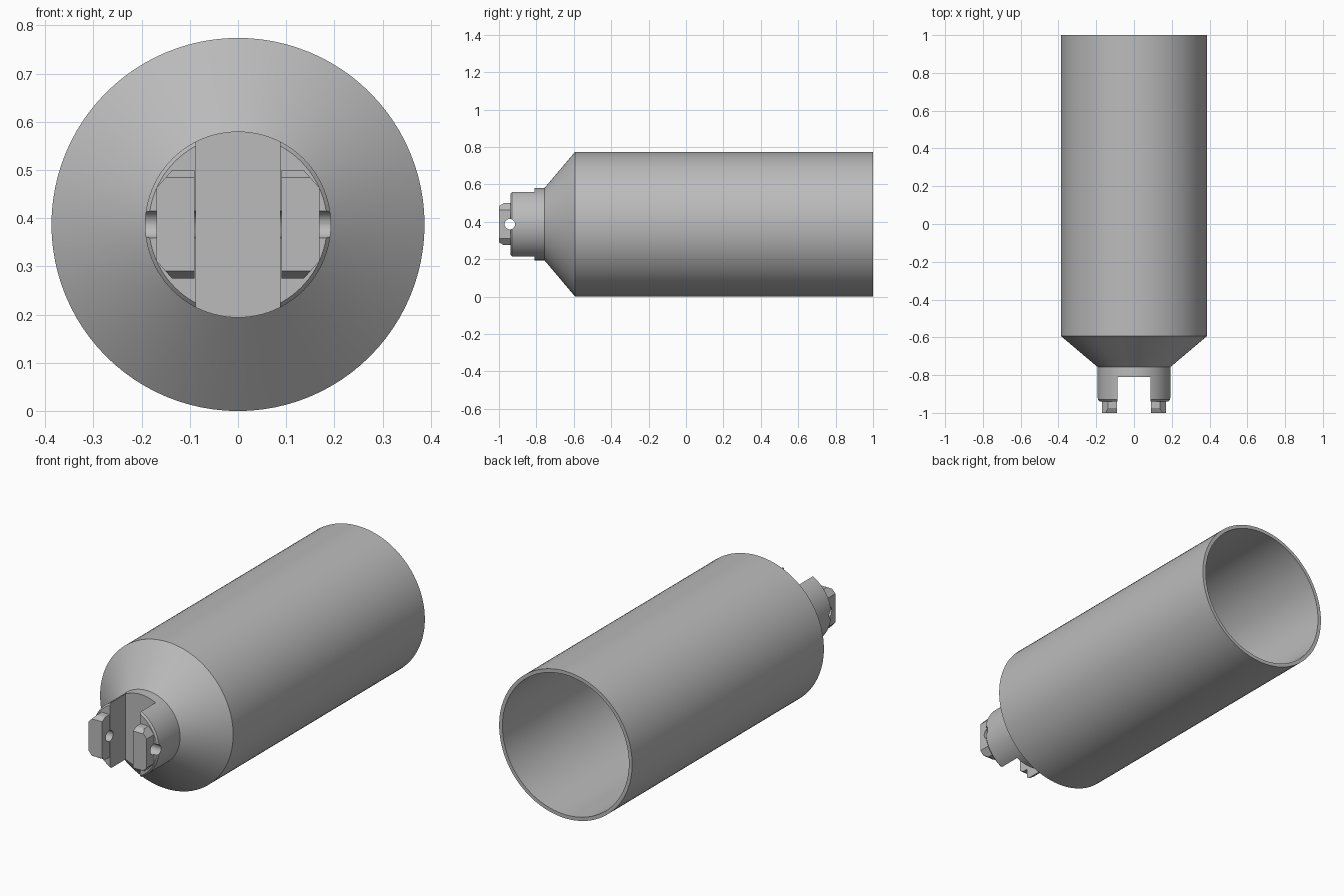
import bpy, bmesh, math
from mathutils import Matrix

old = bpy.data.objects.get("Cube")
if old:
    bpy.data.objects.remove(old, do_unlink=True)

R, NECK, SLOT = 0.387, 0.193, 0.087   # body radius, neck radius, slot half width
CZ = R                                # axis height
SIDES = 96

grey = bpy.data.materials.new("plain grey")
grey.use_nodes = True
grey.diffuse_color = (0.5, 0.5, 0.5, 1)
grey.node_tree.nodes["Principled BSDF"].inputs["Base Color"].default_value = (0.5, 0.5, 0.5, 1)


def make(name, bm):
    bmesh.ops.recalc_face_normals(bm, faces=bm.faces)
    mesh = bpy.data.meshes.new(name)
    bm.to_mesh(mesh)
    bm.free()
    mesh.materials.append(grey)
    ob = bpy.data.objects.new(name, mesh)
    bpy.context.collection.objects.link(ob)
    return ob


def lathe(name, profile):
    """Spin (y, radius) points around the long axis; both ends lie on the axis."""
    bm = bmesh.new()
    verts = [bm.verts.new((r, y, CZ)) for y, r in profile]
    edges = [bm.edges.new(pair) for pair in zip(verts, verts[1:])]
    bmesh.ops.spin(bm, geom=verts + edges, cent=(0, 0, CZ), axis=(0, 1, 0),
                   angle=math.tau, steps=SIDES, use_duplicate=False)
    bmesh.ops.remove_doubles(bm, verts=bm.verts, dist=1e-5)
    return make(name, bm)


def box(name, x0, x1, y0, y1, z0, z1):
    bm = bmesh.new()
    bmesh.ops.create_cube(bm, size=1)
    for v in bm.verts:
        v.co = ((x0 + x1) / 2 + v.co.x * (x1 - x0),
                (y0 + y1) / 2 + v.co.y * (y1 - y0),
                (z0 + z1) / 2 + v.co.z * (z1 - z0))
    return make(name, bm)


def cut(ob, cutter):
    mod = ob.modifiers.new("cut", 'BOOLEAN')
    mod.operation, mod.solver, mod.object = 'DIFFERENCE', 'EXACT', cutter
    cutter.hide_render = True
    cutter.hide_set(True)


def bake(ob):
    """Apply the cuts to the mesh."""
    graph = bpy.context.evaluated_depsgraph_get()
    mesh = bpy.data.meshes.new_from_object(ob.evaluated_get(graph))
    ob.modifiers.clear()
    ob.data = mesh


# Hollow body with a conical shoulder
body = lathe("hollow_body", [
    (-0.757, 0), (-0.757, NECK), (-0.593, R), (1, R), (1, R - 0.019),
    (-0.585, R - 0.019), (-0.735, NECK - 0.012), (-0.735, 0)])

# Slotted neck with a chamfered front edge
neck = lathe("slotted_neck", [
    (-0.75, 0), (-0.75, NECK), (-0.93, NECK), (-0.939, NECK - 0.008), (-0.939, 0)])

# Lugs: the outline is clipped at the outer corners, the ends slope at the front
lugs = []
for side, name in ((1, "left_lug"), (-1, "right_lug")):
    bm = bmesh.new()
    outline = [(0.09, -0.112), (0.137, -0.112), (0.169, -0.076),
               (0.169, 0.076), (0.137, 0.112), (0.09, 0.112)]
    back = bm.faces.new([bm.verts.new((side * x, -0.93, CZ + z)) for x, z in outline])
    ext = bmesh.ops.extrude_face_region(bm, geom=[back], use_keep_orig=True)
    for g in ext["geom"]:
        if isinstance(g, bmesh.types.BMVert):
            g.co.y = -1
    for s in (1, -1):
        slope = bmesh.ops.bisect_plane(
            bm, geom=bm.verts[:] + bm.edges[:] + bm.faces[:],
            plane_co=(0, -1, CZ + s * 0.097), plane_no=(0, -0.6, s), clear_outer=True)
        rim = [g for g in slope["geom_cut"] if isinstance(g, bmesh.types.BMEdge)]
        bmesh.ops.holes_fill(bm, edges=rim, sides=0)
    lugs.append(make(name, bm))

# Slot and cross hole cutters
slot = box("slot_cutter", -SLOT, SLOT, -1.1, -0.81, 0, 2 * R)
bm = bmesh.new()
bmesh.ops.create_cone(bm, cap_ends=True, segments=32, radius1=0.028, radius2=0.028, depth=1,
                      matrix=Matrix.Translation((0, -0.942, CZ)) @ Matrix.Rotation(math.pi / 2, 4, 'Y'))
hole = make("cross_hole_cutter", bm)

cut(neck, slot)
for part in [neck] + lugs:
    cut(part, hole)
bpy.context.view_layer.update()
for part in [neck] + lugs:
    bake(part)
for cutter in (slot, hole):
    bpy.data.objects.remove(cutter, do_unlink=True)

# Smooth round walls, crisp edges
bpy.ops.object.select_all(action='DESELECT')
for part in [body, neck] + lugs:
    part.select_set(True)
bpy.context.view_layer.objects.active = body
bpy.ops.object.shade_smooth_by_angle(angle=math.radians(25))
